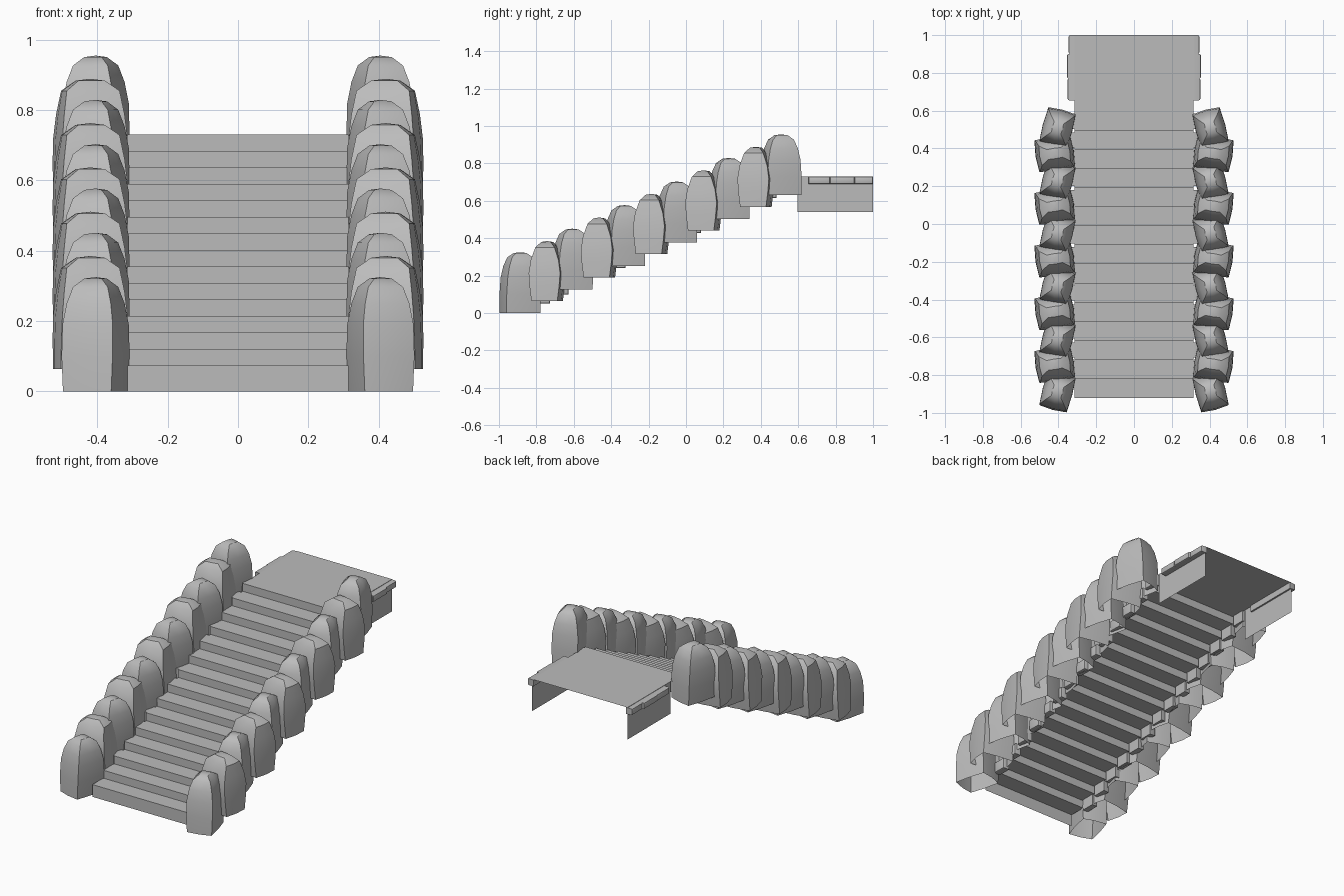
import bpy, bmesh, math
from mathutils import Matrix, Vector

cube = bpy.data.objects.get("Cube")
if cube:
    bpy.data.objects.remove(cube, do_unlink=True)

stone_mat = bpy.data.materials.new("grey stone")
stone_mat.use_nodes = True
GREY = (0.5, 0.5, 0.5, 1)
stone_mat.diffuse_color = GREY
stone_mat.node_tree.nodes["Principled BSDF"].inputs["Base Color"].default_value = GREY

HALF = 0.315            # half width of the stairs
STEPS, RUN, RISE = 15, 0.101, 0.047
FRONT, FIRST = -0.92, 0.073


def finish(name, bm, mirror=True, smooth=None):
    mesh = bpy.data.meshes.new(name)
    bm.to_mesh(mesh)
    bm.free()
    mesh.materials.append(stone_mat)
    ob = bpy.data.objects.new(name, mesh)
    bpy.context.collection.objects.link(ob)
    if mirror:
        mod = ob.modifiers.new("Mirror", 'MIRROR')
        mod.use_mirror_merge = False
    if smooth:
        bpy.ops.object.select_all(action='DESELECT')
        ob.select_set(True)
        bpy.context.view_layer.objects.active = ob
        bpy.ops.object.shade_smooth_by_angle(angle=math.radians(smooth))
    return ob


# Steps and landing: one open zigzag sheet
path = [(FRONT, 0)]
for i in range(STEPS):
    y, z = FRONT + i * RUN, FIRST + i * RISE
    path += [(y, z), (y + RUN if i < STEPS - 1 else 1.0, z)]
bm = bmesh.new()
rows = [[bm.verts.new((x, y, z)) for x in (-HALF, HALF)] for y, z in path]
for a, b in zip(rows, rows[1:]):
    bm.faces.new((a[0], a[1], b[1], b[0]))
finish("stairs", bm, mirror=False)

# Side walls under the landing
top = FIRST + (STEPS - 1) * RISE
bm = bmesh.new()
bm.faces.new([bm.verts.new((HALF, y, z)) for y, z in
              ((0.595, 0.54), (1.0, 0.54), (1.0, top), (0.595, top))])
finish("landing_wall", bm)


def edge_block(name, y0, y1, z0, z1, outer):
    bm = bmesh.new()
    bmesh.ops.create_cube(bm, size=1)
    inner = HALF - 0.01
    for v in bm.verts:
        v.co = Vector(((inner + outer) / 2 + v.co.x * (outer - inner),
                       (y0 + y1) / 2 + v.co.y * (y1 - y0),
                       (z0 + z1) / 2 + v.co.z * (z1 - z0)))
    rim = [e for e in bm.edges if all(v.co.x > HALF for v in e.verts)]
    bmesh.ops.bevel(bm, geom=rim, offset=0.009, segments=2, affect='EDGES', profile=0.5)
    finish(name, bm, smooth=35)


# Small stones along the landing and step ends
for i, (y0, y1, outer) in enumerate(((0.655, 0.77, 0.352), (0.77, 0.9, 0.355), (0.9, 1.0, 0.346))):
    edge_block(f"landing_edge_stone_{i + 1}", y0, y1, top - 0.04, top - 0.002, outer)
for i in range(1, STEPS):
    y, z = FRONT + i * RUN, FIRST + i * RISE
    edge_block(f"step_edge_stone_{i}", y + 0.01, y + RUN - 0.01, z - 0.068, z - 0.002, 0.345)

# Boulder profiles: height, half width, half depth
SLIM = [(0, .071, .094), (.1, .075, .094), (.19, .074, .088), (.25, .065, .076), (.297, .051, .058)]
WIDE = [(0, .096, .07), (.08, .096, .08), (.15, .094, .085), (.22, .087, .075), (.288, .076, .052)]


def boulder(name, rings, peak, centre, angle):
    bm = bmesh.new()
    bulge = 1.07
    outline = [(-1, -1), (0, -bulge), (1, -1), (bulge, 0), (1, 1), (0, bulge), (-1, 1), (-bulge, 0)]
    loops = [[bm.verts.new((u * w, v * d, z)) for u, v in outline] for z, w, d in rings]
    # domed crown above the last ring
    z, w, d = rings[-1]
    loops.append([bm.verts.new((u * w * .5, v * d * .5, z + (peak - z) * .85)) for u, v in outline])
    n = len(outline)
    for a, b in zip(loops, loops[1:]):
        for k in range(n):
            bm.faces.new((a[k], a[(k + 1) % n], b[(k + 1) % n], b[k]))
    tip = bm.verts.new((0, 0, peak))
    for k in range(n):
        bm.faces.new((loops[-1][k], loops[-1][(k + 1) % n], tip))
    bm.transform(Matrix.Translation(centre) @ Matrix.Rotation(math.radians(angle), 4, 'Z'))
    finish(name, bm, smooth=32)


# Boulder balustrades climbing both sides, alternating slim and wide
for i in range(11):
    y, z = -0.887 + 0.1395 * i, 0.063 * i
    if i % 2 == 0:
        boulder(f"slim_boulder_{i + 1}", SLIM, 0.325, (0.405, y, z), 15)
    else:
        boulder(f"wide_boulder_{i + 1}", WIDE, 0.322, (0.42, y + 0.005, z), -9)
